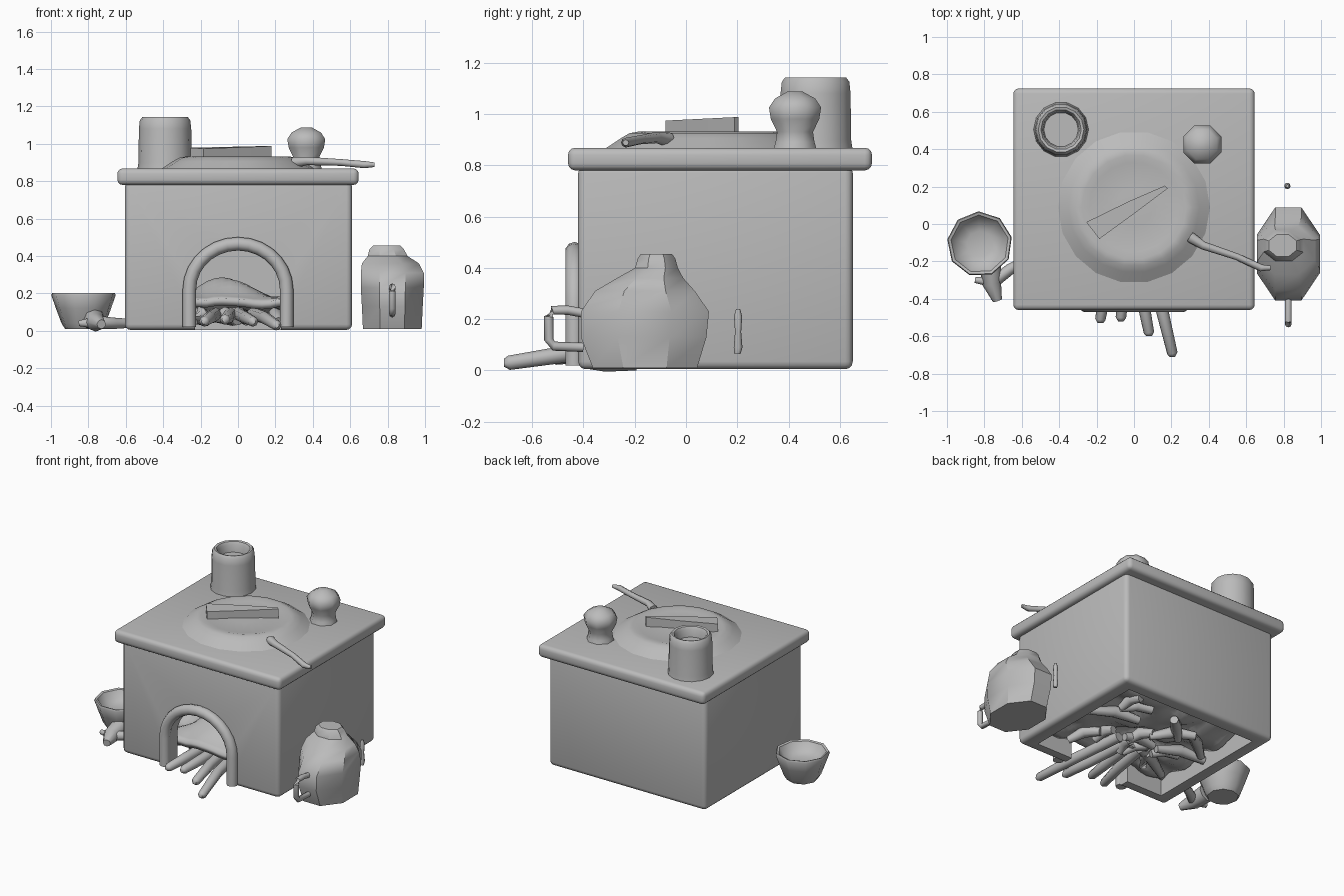
import bpy, bmesh, math, random
from mathutils import Vector, noise

random.seed(4)
default = bpy.data.objects.get("Cube")
if default:
    bpy.data.objects.remove(default)

clay = bpy.data.materials.new("grey clay")
clay.use_nodes = True
GREY = (0.5, 0.5, 0.5, 1)
clay.diffuse_color = GREY
clay.node_tree.nodes["Principled BSDF"].inputs["Base Color"].default_value = GREY


def finish(name, bm, angle=40):
    bmesh.ops.recalc_face_normals(bm, faces=bm.faces)
    me = bpy.data.meshes.new(name)
    bm.to_mesh(me)
    bm.free()
    me.materials.append(clay)
    me.shade_smooth()
    me.set_sharp_from_angle(angle=math.radians(angle))
    ob = bpy.data.objects.new(name, me)
    bpy.context.collection.objects.link(ob)
    return ob


def box(name, lo, hi, bevel=0.0):
    bm = bmesh.new()
    bmesh.ops.create_cube(bm, size=1)
    lo, hi = Vector(lo), Vector(hi)
    for v in bm.verts:
        v.co = (lo + hi) / 2 + v.co * (hi - lo)
    if bevel:
        bmesh.ops.bevel(bm, geom=bm.edges[:], offset=bevel, segments=3,
                        profile=0.5, affect='EDGES')
    return finish(name, bm)


def loft(name, rings, sides, turn=0.0, angle=40):
    """Closed skin over elliptical rings given as (z, cx, cy, rx, ry)."""
    bm = bmesh.new()
    loops = []
    for z, cx, cy, rx, ry in rings:
        angles = [math.tau * (i + turn) / sides for i in range(sides)]
        loops.append([bm.verts.new((cx + rx * math.cos(a), cy + ry * math.sin(a), z))
                      for a in angles])
    for a, b in zip(loops, loops[1:]):
        for i in range(sides):
            j = (i + 1) % sides
            bm.faces.new((a[i], a[j], b[j], b[i]))
    bm.faces.new(loops[0])
    bm.faces.new(loops[-1])
    return finish(name, bm, angle)


def turned(name, centre, profile, sides, turn=0.0, angle=40):
    return loft(name, [(z, *centre, r, r) for r, z in profile], sides, turn, angle)


def rod(name, points, radii, sides=8):
    """Tapered tube along a path, with a radius at each point."""
    pts = [Vector(p) for p in points]
    bm = bmesh.new()
    loops = []
    for i, p in enumerate(pts):
        d = (pts[min(i + 1, len(pts) - 1)] - pts[max(i - 1, 0)]).normalized()
        ref = Vector((0, 1, 0)) if abs(d.y) < 0.8 else Vector((0, 0, 1))
        u = d.cross(ref).normalized()
        w = d.cross(u)
        r = radii[i] if isinstance(radii, (list, tuple)) else radii
        loops.append([bm.verts.new(p + r * (u * math.cos(math.tau * k / sides)
                      + w * math.sin(math.tau * k / sides))) for k in range(sides)])
    for a, b in zip(loops, loops[1:]):
        for k in range(sides):
            j = (k + 1) % sides
            bm.faces.new((a[k], a[j], b[j], b[k]))
    bm.faces.new(loops[0])
    bm.faces.new(loops[-1])
    return finish(name, bm, 60)


def arch_points(half, spring, rise, y, steps=14):
    arc = [(half * math.cos(math.pi * i / steps), y,
            spring + rise * math.sin(math.pi * i / steps)) for i in range(steps + 1)]
    return [(half, y, 0.02)] + arc + [(-half, y, 0.02)]


def cut(target, cutter):
    mod = target.modifiers.new("cut", 'BOOLEAN')
    mod.object, mod.solver = cutter, 'EXACT'
    dg = bpy.context.evaluated_depsgraph_get()
    me = bpy.data.meshes.new_from_object(target.evaluated_get(dg))
    target.modifiers.clear()
    target.data = me
    bpy.data.objects.remove(cutter)
    me.set_sharp_from_angle(angle=math.radians(40))


# Stove body, hollow below, with an arched fire mouth
body = box("stove_body", (-0.605, -0.42, 0.005), (0.61, 0.65, 0.80), 0.03)
cut(body, box("fire_chamber", (-0.51, -0.34, -0.1), (0.51, 0.56, 0.45)))
bm = bmesh.new()
mouth = [(x, y, z if z > 0.02 else -0.1) for x, y, z in arch_points(0.23, 0.22, 0.21, -0.6)]
face = bm.faces.new([bm.verts.new(p) for p in mouth])
side = bmesh.ops.extrude_face_region(bm, geom=[face])
for v in side["geom"]:
    if isinstance(v, bmesh.types.BMVert):
        v.co.y = -0.2
cut(body, finish("fire_mouth", bm))

box("stove_top", (-0.645, -0.46, 0.78), (0.645, 0.725, 0.868), 0.028)
rod("fire_arch", arch_points(0.26, 0.22, 0.245, -0.435), 0.036, 10)

# Lumpy ember bed filling the chamber
bm = bmesh.new()
bmesh.ops.create_grid(bm, x_segments=24, y_segments=22, size=0.5)
for v in bm.verts:
    x, y = v.co.x * 1.02, v.co.y * 0.9 + 0.11
    heap = 0.13 * math.exp(-((x + 0.05) / 0.2) ** 2 - ((y + 0.12) / 0.16) ** 2)
    v.co = (x, y, 0.15 + heap + 0.06 * noise.noise((x * 6, y * 6, 1)))
embers = finish("ember_bed", bm, 60)
embers.modifiers.new("thickness", 'SOLIDIFY').thickness = 0.04

# Firewood: sticks poking out of the mouth, and a crossed pile within
for i, (x0, x1, y1, z1) in enumerate([(-0.12, -0.18, -0.53, 0.05), (-0.04, -0.07, -0.52, 0.06),
                                      (0.0, 0.08, -0.60, 0.05), (0.08, 0.205, -0.71, 0.03)]):
    mid = ((x0 + x1) / 2, (y1 - 0.15) / 2, 0.07)
    rod(f"stick_{i}", [(x0, -0.05, 0.09), mid, (x1, y1 + 0.02, z1), (x1, y1, z1)],
        [0.035, 0.034, 0.028, 0.015])
for i in range(16):
    x, y = random.uniform(-0.38, 0.38), random.uniform(-0.2, 0.45)
    a, n = random.uniform(0, math.pi), random.uniform(0.1, 0.2)
    dx, dy = n * math.cos(a), n * math.sin(a) * 0.6
    rod(f"log_{i}", [(x - dx, y - dy, 0.05), (x, y, 0.09), (x + dx, y + dy, 0.07)],
        [0.025, 0.04, 0.028], 7)

# Chimney with a hollow rim
turned("chimney", (-0.39, 0.505), [(0.15, 0.85), (0.142, 0.9), (0.14, 1.08), (0.135, 1.125),
       (0.122, 1.142), (0.108, 1.138), (0.098, 1.12), (0.092, 1.07)], 14)

# Pepper pot
turned("small_jar", (0.365, 0.425), [(0.095, 0.85), (0.082, 0.89), (0.076, 0.93), (0.102, 0.98),
       (0.11, 1.025), (0.085, 1.06), (0.03, 1.088)], 8, 0.5, 50)

# Griddle, flatbread and ladle handle on the hot plate
turned("griddle", (0, 0.09), [(0.42, 0.86), (0.395, 0.875), (0.35, 0.905), (0.315, 0.925),
       (0.28, 0.931), (0.24, 0.921), (0.1, 0.928)], 18, 0, 60)
bm = bmesh.new()
outline = [(-0.255, 0.01), (-0.185, -0.08), (0.0, 0.055), (0.18, 0.19), (0.165, 0.205), (-0.03, 0.12)]
face = bm.faces.new([bm.verts.new((x, y, 0.91)) for x, y in outline])
top = bmesh.ops.extrude_face_region(bm, geom=[face])
for v in top["geom"]:
    if isinstance(v, bmesh.types.BMVert):
        v.co.z = 0.978 + 0.05 * v.co.y
finish("lid_handle", bm)
rod("ladle_handle", [(0.3, -0.07, 0.9), (0.37, -0.115, 0.908), (0.55, -0.175, 0.9),
                     (0.68, -0.235, 0.888), (0.73, -0.235, 0.888)], [0.03, 0.022, 0.018, 0.019, 0.012])

# Bowl with its spilled foot
turned("bowl", (-0.825, -0.107), [(0.1, 0.01), (0.12, 0.04), (0.15, 0.12), (0.175, 0.19),
       (0.17, 0.203), (0.155, 0.198), (0.125, 0.15), (0.07, 0.13)], 9, 0.3)
rod("bowl_foot", [(-0.77, -0.2, 0.06), (-0.76, -0.32, 0.045), (-0.73, -0.41, 0.035)],
    [0.06, 0.05, 0.025])
rod("bowl_prop", [(-0.85, -0.3, 0.04), (-0.75, -0.31, 0.045), (-0.66, -0.24, 0.04), (-0.59, -0.2, 0.04)],
    [0.015, 0.035, 0.03, 0.025])

# Water jug with a handle and a loose spout piece
loft("jug", [(0.01, 0.825, -0.16, 0.17, 0.22), (0.13, 0.825, -0.165, 0.176, 0.265),
             (0.23, 0.825, -0.16, 0.182, 0.27), (0.31, 0.825, -0.16, 0.182, 0.21),
             (0.36, 0.815, -0.14, 0.165, 0.14), (0.4, 0.8, -0.115, 0.115, 0.09),
             (0.435, 0.795, -0.115, 0.1, 0.08), (0.455, 0.795, -0.115, 0.08, 0.065)], 8, 0.5, 35)
rod("jug_handle", [(0.825, -0.38, 0.22), (0.825, -0.46, 0.235), (0.825, -0.52, 0.235),
                   (0.825, -0.535, 0.21), (0.825, -0.535, 0.12), (0.825, -0.515, 0.095),
                   (0.825, -0.4, 0.09)], 0.018)
rod("jug_spout", [(0.82, 0.2, 0.065), (0.82, 0.203, 0.09), (0.82, 0.203, 0.15),
                  (0.82, 0.203, 0.21), (0.82, 0.203, 0.24)], [0.012, 0.017, 0.012, 0.016, 0.008])
